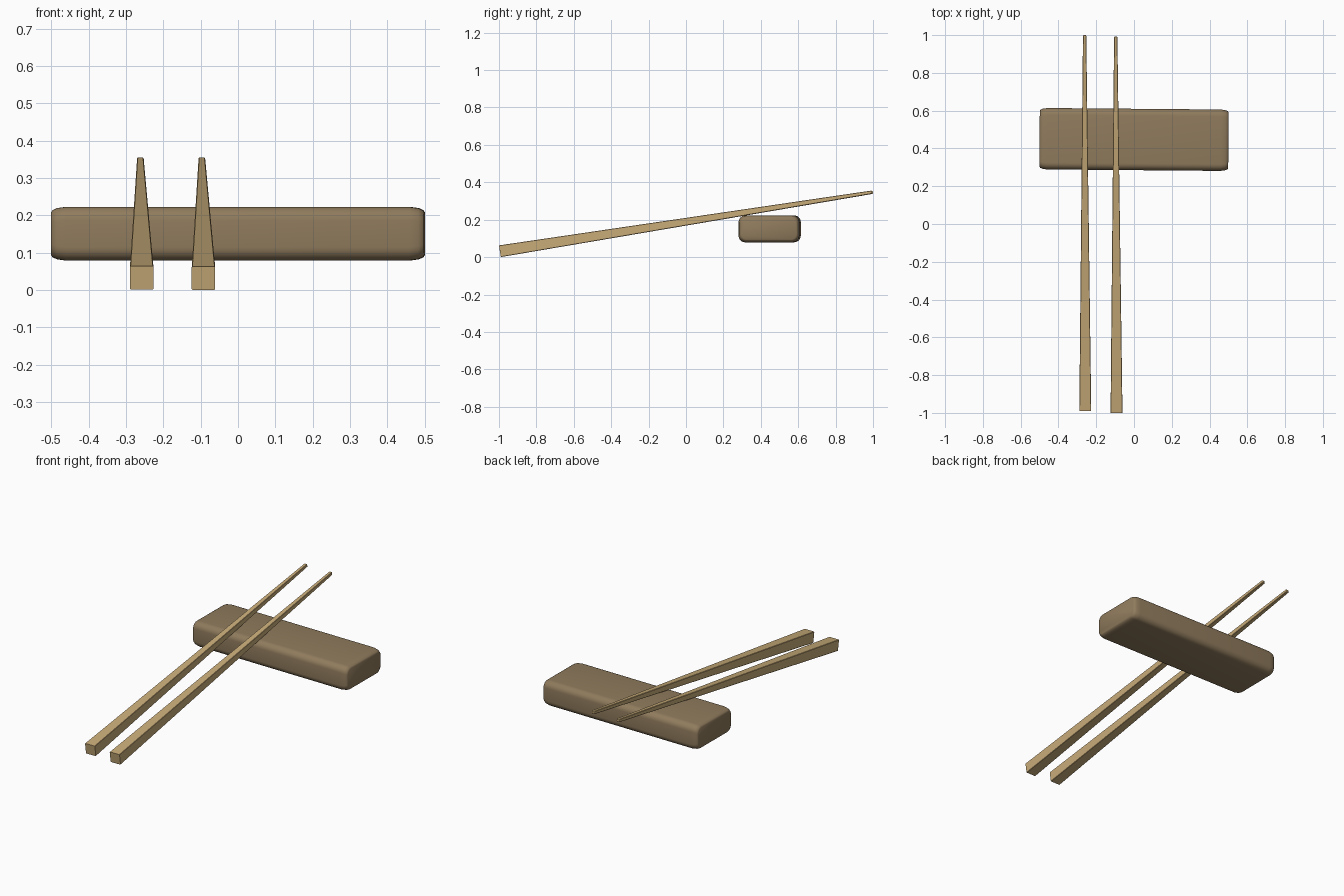
import bpy, bmesh, math
from mathutils import Vector

if "Cube" in bpy.data.objects:
    bpy.data.objects.remove(bpy.data.objects["Cube"])


def material(name, rgb):
    m = bpy.data.materials.new(name)
    m.diffuse_color = (*rgb, 1)
    m.use_nodes = True
    m.node_tree.nodes["Principled BSDF"].inputs["Base Color"].default_value = m.diffuse_color
    return m


def loft(name, rings, mat, smooth=None):
    """Skin a list of equal-length point rings and cap both ends."""
    bm = bmesh.new()
    vs = [[bm.verts.new(p) for p in r] for r in rings]
    n = len(vs[0])
    for a, b in zip(vs, vs[1:]):
        for i in range(n):
            j = (i + 1) % n
            bm.faces.new((a[i], a[j], b[j], b[i]))
    bm.faces.new(vs[0])
    bm.faces.new(vs[-1])
    bmesh.ops.recalc_face_normals(bm, faces=bm.faces)
    me = bpy.data.meshes.new(name)
    bm.to_mesh(me)
    bm.free()
    ob = bpy.data.objects.new(name, me)
    bpy.context.collection.objects.link(ob)
    me.materials.append(mat)
    if smooth:
        bpy.ops.object.select_all(action='DESELECT')
        ob.select_set(True)
        bpy.context.view_layer.objects.active = ob
        bpy.ops.object.shade_smooth_by_angle(angle=math.radians(smooth))
    return ob


def rounded_rect(hw, hh, r, seg):
    """Rounded rectangle outline with seg steps per corner."""
    pts = []
    for k, (sx, sy) in enumerate(((1, 1), (-1, 1), (-1, -1), (1, -1))):
        for i in range(seg + 1):
            a = math.pi / 2 * (k + i / seg)
            pts.append((sx * (hw - r) + r * math.cos(a),
                        sy * (hh - r) + r * math.sin(a)))
    return pts


light_wood = material("light_wood", (0.58, 0.41, 0.19))
dark_wood = material("dark_wood", (0.28, 0.20, 0.11))

# Rest block: rounded bar with softly eased ends
ends = [(0.5, 0.015), (0.496, 0.009), (0.484, 0.0035), (0.46, 0)]
sections = [(-x, d) for x, d in ends] + [(x, d) for x, d in reversed(ends)]
rings = [[(x, y, z) for y, z in rounded_rect(0.1625 - d, 0.072 - d, 0.036 - d * 0.3, 6)]
         for x, d in sections]
rest = loft("chopstick_rest", rings, dark_wood, 35)
rest.location = (0, 0.4475, 0.151)
rest.rotation_euler.z = -0.0085


# Chopsticks: square tapered bars with tiny chamfers
def chopstick(name, butt, tip):
    butt, tip = Vector(butt), Vector(tip)
    d = (tip - butt).normalized()
    side = d.cross(Vector((0, 0, 1))).normalized()
    up = side.cross(d)
    rings = []
    for c, h, r in ((butt, 0.0315, 0.002), (tip - d * 0.004, 0.0088, 0.002),
                    (tip, 0.0065, 0.002)):
        rings.append([c + side * a + up * b for a, b in rounded_rect(h, h, r, 1)])
    loft(name, rings, light_wood)


chopstick("left_chopstick", (-0.258, -0.985, 0.033), (-0.2615, 0.999, 0.347))
chopstick("right_chopstick", (-0.0925, -0.995, 0.0315), (-0.0968, 0.992, 0.347))
